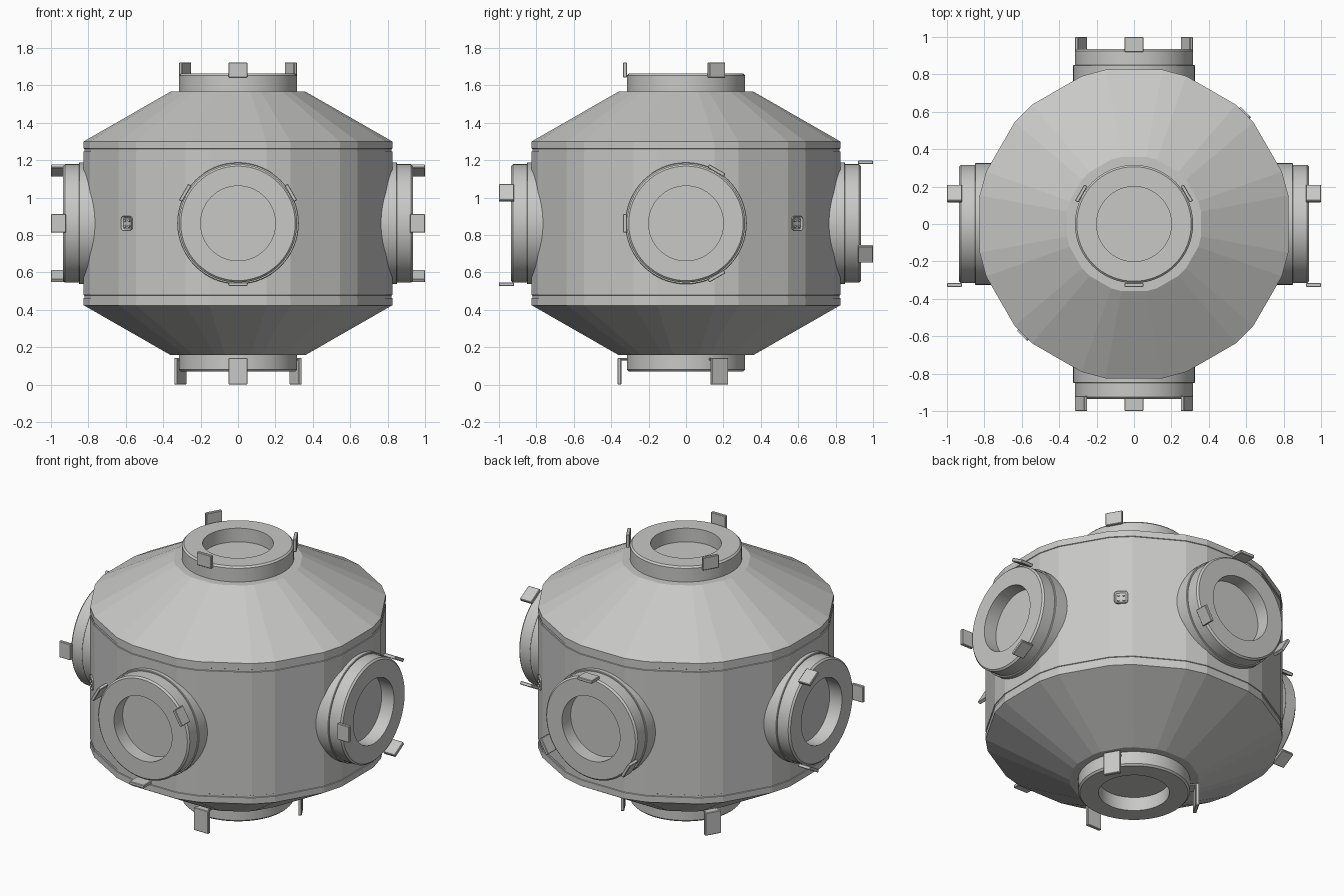
import bpy, bmesh, math
from mathutils import Matrix, Vector

if "Cube" in bpy.data.objects:
    bpy.data.objects.remove(bpy.data.objects["Cube"], do_unlink=True)

CENTRE = Vector((0, 0, 0.862))
HULL_R = 0.839      # hull corner radius

grey = bpy.data.materials.new("hull_grey")
grey.use_nodes = True
grey.diffuse_color = (0.58, 0.58, 0.57, 1)
grey.node_tree.nodes["Principled BSDF"].inputs["Base Color"].default_value = grey.diffuse_color


def finish(name, bm, matrix, smooth=False):
    """Turn a bmesh into an object, keeping edges over 30 degrees sharp."""
    bmesh.ops.recalc_face_normals(bm, faces=bm.faces)
    for f in bm.faces:
        f.smooth = smooth
    for e in bm.edges:
        e.smooth = e.calc_face_angle(0) < math.radians(30)
    mesh = bpy.data.meshes.new(name)
    bm.to_mesh(mesh)
    bm.free()
    mesh.materials.append(grey)
    obj = bpy.data.objects.new(name, mesh)
    obj.matrix_world = matrix
    bpy.context.collection.objects.link(obj)
    return obj


def lathe(name, profile, angles, matrix, smooth):
    """Sweep (radius, height) points around z and cap both ends."""
    bm = bmesh.new()
    n = len(angles)
    rings = [[bm.verts.new((r * math.cos(a), r * math.sin(a), z)) for a in angles]
             for r, z in profile]
    for low, high in zip(rings, rings[1:]):
        for i in range(n):
            j = (i + 1) % n
            bm.faces.new((low[i], low[j], high[j], high[i]))
    bm.faces.new(rings[0])
    bm.faces.new(rings[-1])
    return finish(name, bm, matrix, smooth)


def box(name, size, matrix, bevel=0.003):
    bm = bmesh.new()
    bmesh.ops.create_cube(bm, size=1, matrix=Matrix.Diagonal((*size, 1)))
    bmesh.ops.bevel(bm, geom=bm.edges[:], offset=bevel, segments=1, affect='EDGES')
    return finish(name, bm, matrix)


def frame(up, out):
    """Matrix at the module centre whose z points outward and y points up."""
    up, out = Vector(up), Vector(out)
    rot = Matrix((up.cross(out), up, out)).transposed().to_4x4()
    return Matrix.Translation(CENTRE) @ rot


# Hull: twelve wide panels with chamfered corners, cones and two seam grooves
corners = [math.radians(15 + 30 * k + s) for k in range(12) for s in (-4.5, 4.5)]
half = [(HULL_R, 0.438), (HULL_R, 0.400), (HULL_R - 0.004, 0.398),
        (HULL_R - 0.004, 0.385), (HULL_R, 0.383)]
half = [(0.365, 0.705)] + half
profile = [(r, -z) for r, z in half] + [(r, z) for r, z in reversed(half)]
lathe("hull", profile, corners, Matrix.Translation(CENTRE), False)

# Docking ports: name, up direction, outward direction, rim distance
circle = [math.tau * i / 64 for i in range(64)]
ports = [
    ("front", (0, 0, 1), (0, -1, 0), 0.936),
    ("back", (0, 0, -1), (0, 1, 0), 0.936),
    ("left", (0, 1, 0), (1, 0, 0), 0.936),
    ("right", (0, 1, 0), (-1, 0, 0), 0.936),
    ("top", (0, 1, 0), (0, 0, 1), 0.800),
    ("bottom", (0, 1, 0), (0, 0, -1), 0.792),
]
for name, up, out, rim in ports:
    place = frame(up, out)
    side = out[2] == 0
    base = rim - 0.25 if side else 0.68
    ring = [(0.316, base), (0.316, rim - 0.010), (0.306, rim),
            (0.200, rim), (0.200, rim - 0.085)]
    lathe(name + "_port_ring", ring, circle, place, True)
    if side:
        collar = [(0.325, base), (0.325, 0.848), (0.322, 0.851)]
        lathe(name + "_port_collar", collar, circle, place, True)

    # Three guide petals around each rim
    low = name == "bottom"
    radius = 0.356 if low else 0.326
    length = 0.142 if low else 0.080
    tip = 0.862 if low else rim + 0.064
    if not side and not low:
        tip = 0.860
    for k, deg in enumerate((-90, 30, 150)):
        turn = place @ Matrix.Rotation(math.radians(deg), 4, 'Z')
        box(f"{name}_petal_{k + 1}", (0.020, 0.100, length),
            turn @ Matrix.Translation((radius, 0, tip - length / 2)))
        if low:
            box(f"{name}_petal_foot_{k + 1}", (0.050, 0.080, 0.012),
                turn @ Matrix.Translation((radius - 0.025, 0, tip - length + 0.006)))

# Grapple sockets on two opposite chamfers
FACE = HULL_R * math.cos(math.radians(4.5))
for name, s in (("front", -1), ("back", 1)):
    d = s * math.sqrt(0.5)
    place = frame((0, 0, 1), (d, d, 0))
    bm = bmesh.new()
    bmesh.ops.create_cube(bm, size=1, matrix=Matrix.Diagonal((0.078, 0.078, 0.018, 1)))
    upright = [e for e in bm.edges
               if abs(e.verts[0].co.z - e.verts[1].co.z) > 0.01]
    bmesh.ops.bevel(bm, geom=upright, offset=0.018, segments=3, profile=0.5, affect='EDGES')
    lid = [f for f in bm.faces if f.calc_center_median().z > 0.008]
    bmesh.ops.inset_region(bm, faces=lid, thickness=0.010)
    bmesh.ops.translate(bm, verts=lid[0].verts[:], vec=(0, 0, -0.008))
    finish(name + "_socket", bm, place @ Matrix.Translation((0, 0, FACE)))
    for k in range(4):
        a = math.radians(45 + 90 * k)
        spot = Matrix.Translation((0.022 * math.cos(a), 0.022 * math.sin(a), FACE + 0.003))
        lathe(f"{name}_socket_pin_{k + 1}", [(0.008, -0.004), (0.008, 0.005)],
              circle[::4], place @ spot, True)
